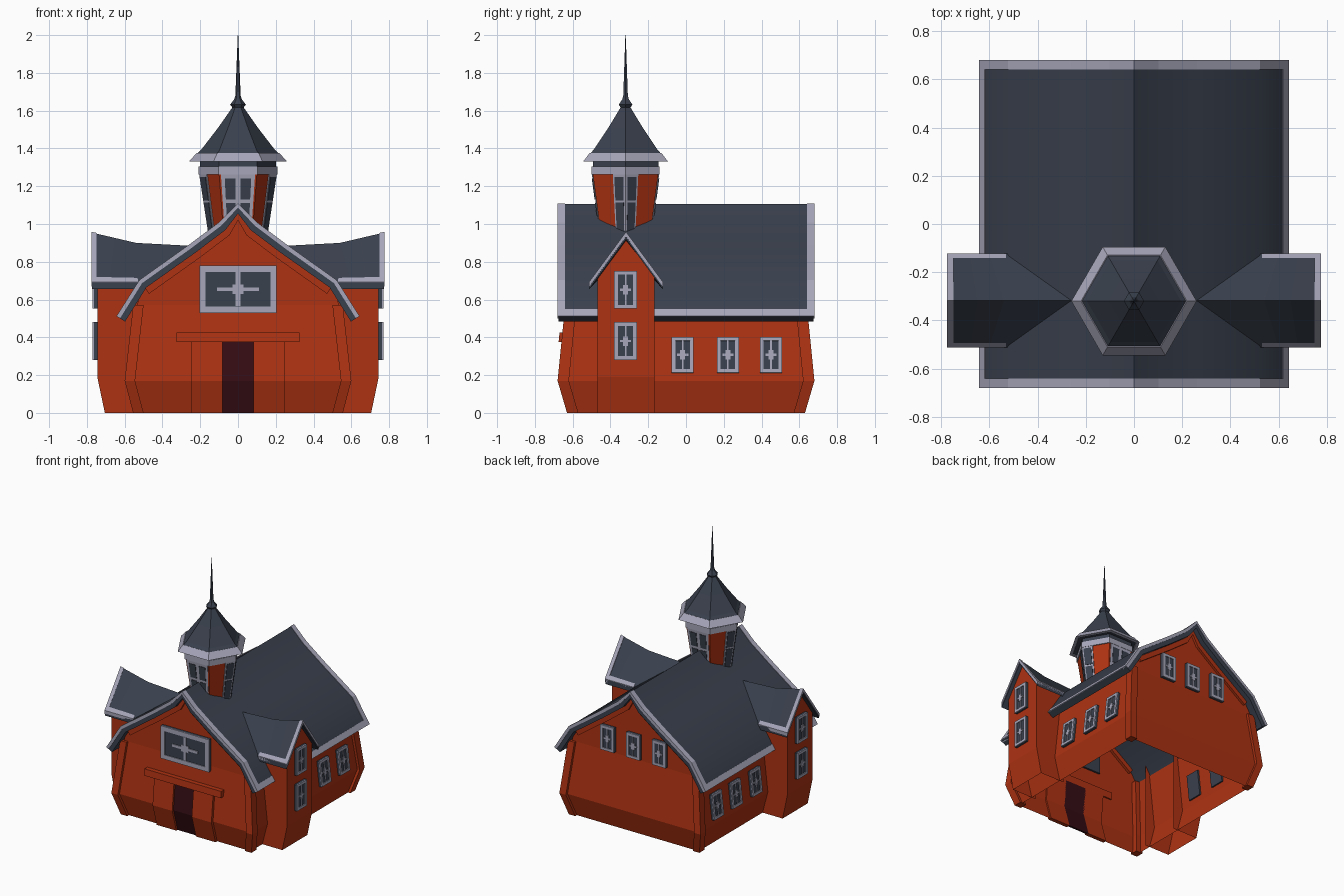
import bpy, bmesh, math
from mathutils import Vector as V

if "Cube" in bpy.data.objects:
    bpy.data.objects.remove(bpy.data.objects["Cube"])


def material(name, rgb):
    m = bpy.data.materials.new(name)
    m.diffuse_color = (*rgb, 1)
    m.use_nodes = True
    m.node_tree.nodes["Principled BSDF"].inputs["Base Color"].default_value = m.diffuse_color
    return m


RED = material("barn red", (0.42, 0.032, 0.006))
SLATE = material("dark slate", (0.042, 0.052, 0.075))
TRIM = material("pale trim", (0.38, 0.38, 0.49))
MAROON = material("dark doorway", (0.035, 0.004, 0.007))


def make(name, verts, faces, mat):
    bm = bmesh.new()
    vs = [bm.verts.new(v) for v in verts]
    for f in faces:
        bm.faces.new([vs[i] for i in f])
    bmesh.ops.recalc_face_normals(bm, faces=bm.faces)
    me = bpy.data.meshes.new(name)
    bm.to_mesh(me)
    bm.free()
    me.materials.append(mat)
    ob = bpy.data.objects.new(name, me)
    bpy.context.collection.objects.link(ob)
    return ob


def slab(name, top, bot, mat):
    """Closed slab between two equal grids of points."""
    r, c = len(top), len(top[0])
    n = r * c
    verts = [p for row in top for p in row] + [p for row in bot for p in row]
    faces = []
    for i in range(r - 1):
        for j in range(c - 1):
            q = [i * c + j, i * c + j + 1, (i + 1) * c + j + 1, (i + 1) * c + j]
            faces += [q, [k + n for k in reversed(q)]]
    for j in range(c - 1):
        for a in (j, (r - 1) * c + j):
            faces.append([a, a + 1, a + 1 + n, a + n])
    for i in range(r - 1):
        for a in (i * c, i * c + c - 1):
            faces.append([a, a + c, a + c + n, a + n])
    return make(name, verts, faces, mat)


def lathe(name, rings, mat, centre=(0, -0.32), n=6):
    verts = [(centre[0] + r * math.cos(math.tau * k / n), centre[1] + r * math.sin(math.tau * k / n), z)
             for r, z in rings for k in range(n)]
    faces = [[i * n + k, i * n + (k + 1) % n, (i + 1) * n + (k + 1) % n, (i + 1) * n + k]
             for i in range(len(rings) - 1) for k in range(n)]
    return make(name, verts, faces, mat)


def lerp(z, table):
    for (a, p), (b, q) in zip(table, table[1:]):
        if z <= b:
            return p + (q - p) * (z - a) / (b - a)
    return table[-1][1]


# Bulging barn walls, open underneath
ZS = (0, 0.17, 0.57)
HX = [(0, 0.535), (0.17, 0.58), (0.57, 0.535)]
HY = [(0, 0.61), (0.17, 0.66), (0.57, 0.62)]
verts = [(sx * lerp(z, HX), sy * lerp(z, HY), z) for z in ZS
         for sx, sy in ((-1, -1), (1, -1), (1, 1), (-1, 1))]
faces = [[i * 4 + k, i * 4 + (k + 1) % 4, i * 4 + 4 + (k + 1) % 4, i * 4 + 4 + k]
         for i in range(2) for k in range(4)]
for s, (a, b) in ((-1, (8, 9)), (1, (11, 10))):
    m = len(verts)
    verts += [(x, s * 0.62, z) for x, z in ((0.5, 0.68), (0.26, 0.85), (0, 1.06), (-0.26, 0.85), (-0.5, 0.68))]
    faces.append([a, b] + list(range(m, m + 5)))
make("barn_walls", verts, faces, RED)

# Corner posts
for sx in (-1, 1):
    for sy in (-1, 1):
        def post(dx):
            return [[(sx * (lerp(z, HX) + dx), sy * (lerp(z, HY) + dy), z) for dy in (0.02, -0.04)] for z in ZS]
        slab("corner_post", post(0.02), post(-0.035), RED)

# Main roof: one profile reused for slab, pale edges and barge boards
half = [(0.64, 0.51), (0.52, 0.70), (0.26, 0.885), (0.1, 1.005), (0, 1.105)]
PROFILE = [V((-x, 0, z)) for x, z in half] + [V((x, 0, z)) for x, z in reversed(half[:-1])]


def along(name, pts, up, down, y0, y1, mat):
    def rows(d):
        out = []
        for i, p in enumerate(pts):
            t = (pts[min(i + 1, len(pts) - 1)] - pts[max(i - 1, 0)]).normalized()
            out.append(p + V((-t.z, 0, t.x)) * d)
        return [[q + V((0, y, 0)) for q in out] for y in (y0, y1)]
    return slab(name, rows(up), rows(down), mat)


roof = along("main_roof", PROFILE, 0, -0.05, -0.676, 0.676, SLATE)
for s in (-1, 1):
    along("roof_end_trim", PROFILE, 0.004, -0.018, s * 0.64, s * 0.68, TRIM)
    along("barge_board", PROFILE[1:-1], -0.04, -0.085, s * 0.60, s * 0.638, RED)
e = PROFILE[0].lerp(PROFILE[1], 0.2)
along("eave_trim_left", [PROFILE[0], e], 0.004, -0.018, -0.68, 0.68, TRIM)
f = PROFILE[-1].lerp(PROFILE[-2], 0.2)
along("eave_trim_right", [f, PROFILE[-1]], 0.004, -0.018, -0.68, 0.68, TRIM)
for o in bpy.context.selected_objects:
    o.select_set(False)
bpy.context.view_layer.objects.active = roof
roof.select_set(True)
bpy.ops.object.shade_smooth_by_angle(angle=math.radians(25))

# Side wings with gabled, flaring roofs
YC = -0.3175
RIDGE = [(0.26, 0.885), (0.54, 0.90), (0.775, 0.955)]
OUT = [(0, 0.705), (0.19, 0.745), (0.72, 0.745)]
for s in (-1, 1):
    verts, faces = [], []
    for z, x in OUT:
        verts += [(s * 0.5, YC - 0.152, z), (s * x, YC - 0.152, z), (s * x, YC + 0.152, z), (s * 0.5, YC + 0.152, z)]
    for i in (0, 4):
        faces += [[i + k, i + k + 1, i + k + 5, i + k + 4] for k in range(3)]
    verts.append((s * 0.745, YC, 0.93))
    faces.append([9, 10, 12])
    make("wing_walls", verts, faces, RED)

    def cross(xr, xe, dz, ts=(-1, 0, 1)):
        """Points across the wing roof, t = -1..1 from eave to eave."""
        r = lerp(xr, RIDGE)
        return [(s * (xr + (xe - xr) * abs(t)), YC + 0.195 * t, r + (0.69 - r) * abs(t) + dz) for t in ts]

    def wing(name, stations, up, down, mat, ts=(-1, 0, 1)):
        slab(name, [cross(a, b, up, ts) for a, b in stations], [cross(a, b, down, ts) for a, b in stations], mat)
    wing("wing_roof", ((0.26, 0.52), (0.54, 0.6), (0.65, 0.68), (0.772, 0.772)), 0, -0.035, SLATE)
    wing("wing_end_trim", ((0.748, 0.748), (0.776, 0.776)), 0.004, -0.022, TRIM)
    for t in (-1, 1):
        wing("wing_eave_trim", ((0.54, 0.53), (0.776, 0.776)), 0.004, -0.02, TRIM, (t, t * 0.9))


# Windows: dark box, pale frame and glazing bars in a local frame
def window(o, u, v, w, h, fw, bars):
    o, u, v = V(o), V(u).normalized(), V(v).normalized()
    n = u.cross(v)

    def box(name, a, b, c, d, n0, n1, mat):
        g = [[[o + u * x + v * y + n * k for x in (a, b)] for y in (c, d)] for k in (n1, n0)]
        slab(name, g[0], g[1], mat)
    W, H = w / 2, h / 2
    box("window_glass", -W, W, -H, H, -0.012, 0.018, SLATE)
    frame = [(-W, -W + fw, -H, H), (W - fw, W, -H, H), (-W, W, H - fw, H), (-W, W, -H, -H + fw)]
    for a, b, c, d in frame + bars:
        box("window_frame", a, b, c, d, 0.017, 0.024, TRIM)


small = [(-0.004, 0.004, -0.085, 0.085), (-0.03, 0.03, -0.006, 0.006), (-0.013, 0.013, -0.025, 0.025)]
big = [(-0.012, 0.012, -0.09, 0.09), (-0.11, 0.11, -0.01, 0.01), (-0.03, 0.03, -0.025, 0.025)]
window((0, -0.622, 0.655), (1, 0, 0), (0, 0, 1), 0.41, 0.25, 0.034, big)
for x in (-0.22, 0, 0.22):
    window((x, 0.622, 0.675), (-1, 0, 0), (0, 0, 1), 0.115, 0.19, 0.02, small)
for s in (-1, 1):
    for y in (-0.018, 0.222, 0.45):
        window((s * lerp(0.305, HX), y, 0.305), (0, s, 0), (-s * 0.045, 0, 0.4), 0.117, 0.19, 0.02, small)
    for z in (0.38, 0.652):
        window((s * 0.745, -0.32, z), (0, s, 0), (0, 0, 1), 0.12, 0.2, 0.02, small)


# Doorway, sliding door leaves and lintel following the bulged front wall
def front_plate(name, x0, x1, zs, d, mat):
    def g(k):
        return [[(x, -lerp(z, HY) - k, z) for x in (x0, x1)] for z in zs]
    slab(name, g(d), g(-0.01), mat)


front_plate("doorway", -0.09, 0.09, (0, 0.17, 0.375), 0.005, MAROON)
front_plate("door_left", -0.25, -0.083, (0, 0.17, 0.375), 0.02, RED)
front_plate("door_right", 0.083, 0.25, (0, 0.17, 0.375), 0.02, RED)
front_plate("door_lintel", -0.325, 0.325, (0.375, 0.425), 0.035, RED)

# Hexagonal tower
TOWER = [(0.88, 0.141), (1.265, 0.2)]
lathe("tower_walls", [(r, z) for z, r in TOWER], RED)
lathe("tower_band", [(0.19, 1.262), (0.208, 1.262), (0.208, 1.305), (0.19, 1.305)], TRIM)
lathe("tower_collar", [(0.2, 1.3), (0.2, 1.335)], SLATE)
lathe("tower_roof", [(0.18, 1.34), (0.25, 1.332), (0.222, 1.368), (0.195, 1.393), (0.105, 1.51), (0.028, 1.62)], SLATE)
lathe("tower_roof_trim", [(0.235, 1.33), (0.26, 1.33), (0.22, 1.375), (0.205, 1.37), (0.235, 1.33)], TRIM)
lathe("finial", [(0.02, 1.605), (0.042, 1.632), (0.02, 1.66), (0.014, 1.68), (0.0012, 2.0)], SLATE)


# Tower windows as plates on the hexagon faces
def panel(name, k, t0, t1, z0, z1, off, mat):
    def p(t, z, d):
        r = lerp(z, TOWER) + d
        a, b = (V((r * math.cos(q), r * math.sin(q) - 0.32, z)) for q in (math.pi / 3 * k, math.pi / 3 * (k + 1)))
        return a.lerp(b, t)
    slab(name, *[[[p(t, z, d) for t in (t0, t1)] for z in (z0, z1)] for d in (off, off - 0.006)], mat)


for k in (1, 4):
    panel("tower_window_frame", k, 0.06, 0.94, 0.96, 1.263, 0.006, TRIM)
    for a, b in ((0.16, 0.43), (0.57, 0.84)):
        panel("tower_pane", k, a, b, 1.13, 1.24, 0.01, SLATE)
        panel("tower_pane", k, a, b, 0.99, 1.11, 0.01, SLATE)
for k, flip in ((0, 0), (5, 1), (2, 1), (3, 0)):
    for n, a, b, z0, z1, d, m in (("tower_window_frame", 0, 0.38, 0.93, 1.263, 0.006, TRIM),
                                  ("tower_pane", 0.06, 0.33, 1.125, 1.25, 0.01, SLATE),
                                  ("tower_pane", 0.06, 0.33, 0.96, 1.113, 0.01, SLATE)):
        panel(n, k, 1 - b if flip else a, 1 - a if flip else b, z0, z1, d, m)
